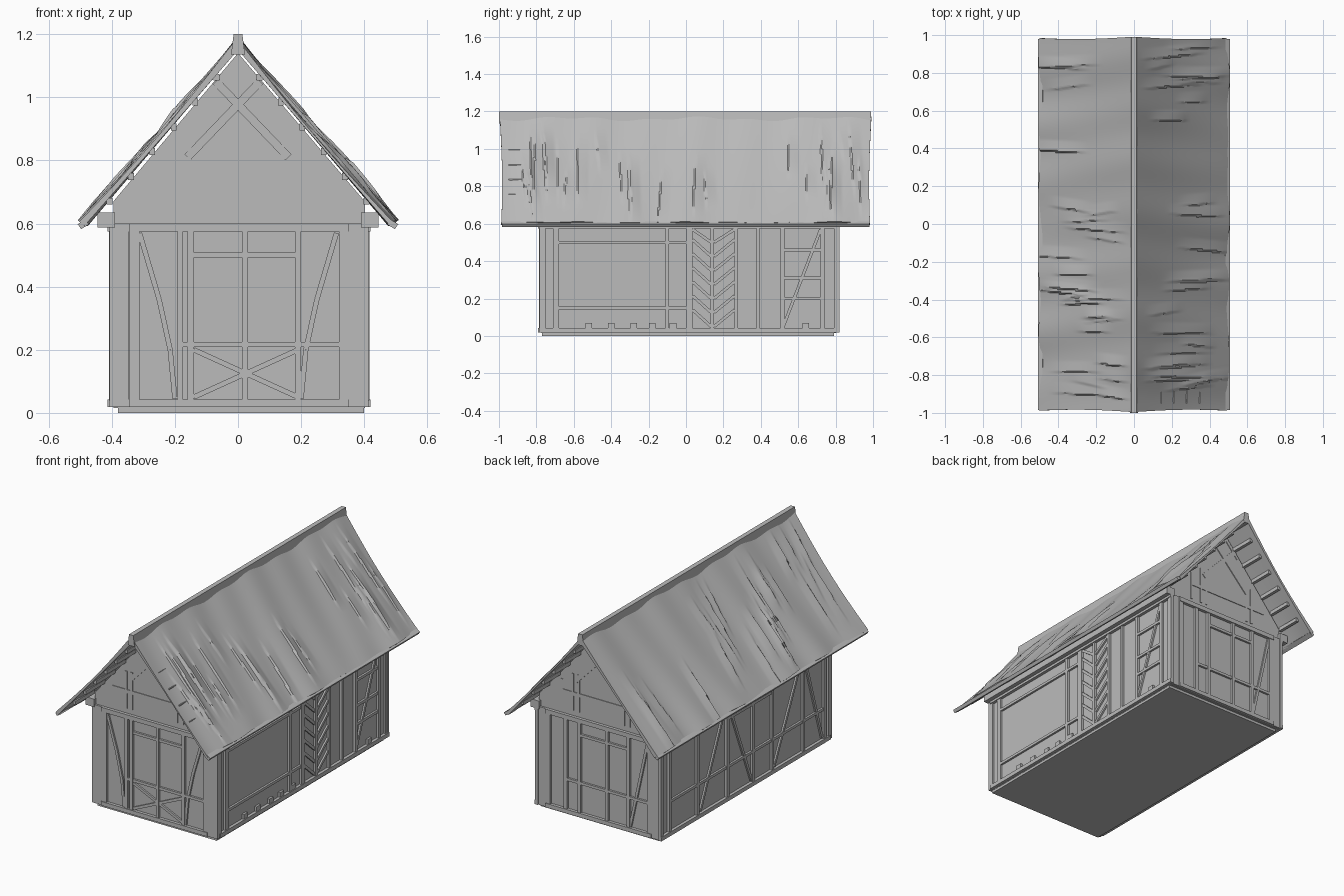
import bpy, bmesh, math, random
from mathutils import Vector

if "Cube" in bpy.data.objects:
    bpy.data.objects.remove(bpy.data.objects["Cube"])

random.seed(4)
clay = bpy.data.materials.new("plain_grey")
clay.diffuse_color = (0.5, 0.5, 0.5, 1)
clay.use_nodes = True
clay.node_tree.nodes["Principled BSDF"].inputs["Base Color"].default_value = clay.diffuse_color


def finish(name, bm):
    bmesh.ops.recalc_face_normals(bm, faces=bm.faces)
    me = bpy.data.meshes.new(name)
    bm.to_mesh(me)
    bm.free()
    me.materials.append(clay)
    ob = bpy.data.objects.new(name, me)
    bpy.context.collection.objects.link(ob)
    return ob


def prism(bm, pts, offset):
    """Close a flat outline into a solid by sweeping it along offset."""
    a = [bm.verts.new(p) for p in pts]
    b = [bm.verts.new(Vector(p) + Vector(offset)) for p in pts]
    n = len(a)
    bm.faces.new(a)
    bm.faces.new(b[::-1])
    for i in range(n):
        bm.faces.new((a[i], b[i], b[(i + 1) % n], a[(i + 1) % n]))


def box(bm, x0, x1, y0, y1, z0, z1):
    prism(bm, [(x0, y0, z0), (x1, y0, z0), (x1, y1, z0), (x0, y1, z0)], (0, 0, z1 - z0))


# Each wall maps (along, height) to space and has an outward direction
WALLS = {
    "front": (lambda u, z: Vector((u, -0.772, z)), Vector((0, -1, 0))),
    "back": (lambda u, z: Vector((u, 0.802, z)), Vector((0, 1, 0))),
    "right": (lambda u, z: Vector((0.402, u, z)), Vector((1, 0, 0))),
    "left": (lambda u, z: Vector((-0.395, u, z)), Vector((-1, 0, 0))),
}


def beam(bm, wall, a, b, w=0.018, depth=0.014):
    """Timber from a to b on a wall plane."""
    place, out = WALLS[wall]
    a, b = Vector(a), Vector(b)
    d = (b - a).normalized() * (w / 2)
    n = Vector((-d.y, d.x))
    pts = [place(*p) - out * 0.005 for p in (a - n, b - n, b + n, a + n)]
    prism(bm, pts, out * (depth + 0.005))


def timbers(wall, ends, posts, rails, braces):
    bm = bmesh.new()
    for z, w in ((0.03, 0.024), (0.587, 0.026)):          # sill and head plate
        beam(bm, wall, (ends[0], z), (ends[1], z), w, 0.018)
    for u, w in posts:
        beam(bm, wall, (u, 0.04), (u, 0.576), w)
    for u0, u1, z in rails:
        beam(bm, wall, (u0, z), (u1, z), 0.016, 0.012)
    for u0, z0, u1, z1 in braces:
        beam(bm, wall, (u0, z0), (u1, z1), 0.016, 0.01)
    finish(wall + "_timbers", bm)


# Foundation slab
bm = bmesh.new()
box(bm, -0.38, 0.4, -0.77, 0.79, 0, 0.03)
finish("foundation", bm)

# House body with gables
bm = bmesh.new()
outline = [(-0.395, 0.015), (0.402, 0.015), (0.402, 0.67), (0.0, 1.14), (-0.395, 0.67)]
prism(bm, [(x, -0.772, z) for x, z in outline], (0, 1.574, 0))
finish("house_body", bm)

# Corner posts
bm = bmesh.new()
for x0, x1 in ((-0.407, -0.345), (0.35, 0.414)):
    for y0, y1 in ((-0.784, -0.76), (0.79, 0.814)):
        box(bm, x0, x1, y0, y1, 0.018, 0.6)
finish("corner_posts", bm)

# Front wall: braced sides around a tall window and a crossed lower panel
bent = [(-0.312, 0.57), (-0.25, 0.36), (-0.215, 0.2), (-0.2, 0.045)]
braces = [(*p, *q) for p, q in zip(bent, bent[1:])]
braces += [(-a, b, -c, d) for a, b, c, d in braces]
braces += [(-0.14, 0.2, 0.19, 0.05), (-0.14, 0.05, 0.19, 0.2)]
timbers("front", (-0.345, 0.35),
        [(-0.328, 0.032), (-0.183, 0.018), (-0.15, 0.02), (0.022, 0.018), (0.19, 0.02), (0.335, 0.03)],
        [(-0.18, 0.325, 0.217), (-0.14, 0.18, 0.5)], braces)

# Back wall
timbers("back", (-0.345, 0.35),
        [(0.335, 0.03), (0.22, 0.02), (0.13, 0.02), (-0.05, 0.018), (-0.19, 0.02), (-0.33, 0.03)],
        [(0.13, -0.19, 0.5), (0.22, -0.33, 0.217)],
        [(-0.2, 0.045, -0.315, 0.57)])

# Right wall: big panel, chevron panel and ladder panel
braces = [(0.52, 0.05, 0.72, 0.57)]
for i in range(7):
    z = 0.05 + i * 0.075
    braces += [(0.035, z + 0.09, 0.135, z), (0.15, z, 0.26, z + 0.09)]
braces = [(a, min(b, 0.57), c, min(d, 0.57)) for a, b, c, d in braces]
timbers("right", (-0.765, 0.82),
        [(-0.76, 0.02), (-0.695, 0.03), (-0.1, 0.02), (0.017, 0.034), (0.14, 0.018), (0.268, 0.018),
         (0.385, 0.014), (0.515, 0.022), (0.73, 0.02), (0.812, 0.016)],
        [(-0.69, 0.01, 0.5), (-0.69, 0.01, 0.15), (0.52, 0.73, 0.2), (0.52, 0.73, 0.31), (0.52, 0.73, 0.46)],
        braces)

# Peg blocks along the right sill
bm = bmesh.new()
for y in (-0.52, -0.4, -0.28, -0.18, -0.07, 0.64):
    box(bm, 0.398, 0.415, y - 0.018, y + 0.018, 0.04, 0.07)
finish("sill_blocks", bm)

# Left wall
timbers("left", (-0.765, 0.82),
        [(0.812, 0.016), (0.73, 0.02), (0.47, 0.02), (0.19, 0.024), (-0.05, 0.02), (-0.23, 0.02),
         (-0.52, 0.02), (-0.72, 0.026), (-0.76, 0.02)],
        [(0.73, -0.72, 0.217), (0.19, -0.23, 0.5)],
        [(0.44, 0.05, 0.21, 0.57), (0.17, 0.57, -0.04, 0.05), (-0.25, 0.05, -0.5, 0.57), (-0.54, 0.57, -0.7, 0.05)])

# Shallow gable timbers on both ends
for wall in ("front", "back"):
    bm = bmesh.new()
    for x, top in ((-0.19, 0.85), (-0.155, 0.85), (0.14, 0.85), (0.18, 0.85), (0.25, 0.8)):
        beam(bm, wall, (x, 0.63), (x, top), 0.014, 0.004)
    beam(bm, wall, (-0.28, 0.73), (0.25, 0.73), 0.022, 0.004)
    for s in (-1, 1):
        beam(bm, wall, (s * 0.16, 0.81), (-s * 0.07, 1.05), 0.026, 0.005)
        beam(bm, wall, (s * 0.09, 1.01), (s * 0.01, 1.1), 0.014, 0.004)
    finish(wall + "_gable_timbers", bm)

# Thatched roof slopes: gently waving sheets with random ragged seams
NY, NT = 260, 26
for side, name in ((-1, "left_roof"), (1, "right_roof")):
    seams = [(random.uniform(-0.95, 0.95), random.uniform(0, 0.55), random.uniform(0.3, 0.75),
              random.uniform(-0.04, 0.04), random.uniform(0.006, 0.012)) for _ in range(26)]
    normal = Vector((side * 0.753, 0, 0.658))

    def height(y, t):
        h = 0.004 * math.sin(9 * y + side) + 0.003 * math.sin(23 * y + 2 * t) - 0.01 * math.sin(math.pi * t)
        for sy, t0, length, slant, amp in seams:
            k = (t - t0) / length
            d = y - sy - slant * k
            if 0 < k < 1 and 0 < d < 0.06:
                h += amp * math.sin(math.pi * k) * (1 - d / 0.06)
        return h

    bm = bmesh.new()
    grids = []
    for layer in (0, 1):
        rows = []
        for j in range(NY + 1):
            v = -1 + 2 * j / NY
            row = []
            for i in range(NT + 1):
                t = i / NT
                y = v * (0.993 - 0.012 * math.sin(2.5 * t)) - 0.002
                edge = 0.006 * math.sin(17 * y + side) * t
                p = Vector((side * (0.01 + (0.488 + edge) * t), y, 1.172 - 0.565 * t))
                row.append(bm.verts.new(p + normal * (height(y, t) if layer == 0 else -0.022)))
            rows.append(row)
        grids.append(rows)
        for a, b in zip(rows, rows[1:]):
            for i in range(NT):
                bm.faces.new((a[i], a[i + 1], b[i + 1], b[i]))
    rim = [(j, 0) for j in range(NY)] + [(NY, i) for i in range(NT)]
    rim += [(j, NT) for j in range(NY, 0, -1)] + [(0, i) for i in range(NT, 0, -1)]
    top, low = grids
    for (j, i), (m, n) in zip(rim, rim[1:] + rim[:1]):
        bm.faces.new((top[j][i], top[m][n], low[m][n], low[j][i]))
    ob = finish(name, bm)
    bpy.ops.object.select_all(action='DESELECT')
    ob.select_set(True)
    bpy.context.view_layer.objects.active = ob
    bpy.ops.object.shade_smooth_by_angle(angle=math.radians(30))

# Ridge cap
bm = bmesh.new()
prism(bm, [(x, -1, z) for x, z in ((-0.022, 1.135), (0.022, 1.135), (0.014, 1.2), (-0.014, 1.2))], (0, 1.99, 0))
finish("ridge_cap", bm)

# Eave plates, eave battens, and purlin ends under the overhang
bm = bmesh.new()
for s in (-1, 1):
    x0, x1 = sorted((s * 0.39, s * 0.445))
    box(bm, x0, x1, -0.79, 0.82, 0.588, 0.635)
    prism(bm, [(s * x, -0.985, z) for x, z in ((0.485, 0.612), (0.472, 0.598), (0.497, 0.582), (0.508, 0.598))],
          (0, 1.965, 0))
    for k in range(1, 7):
        t = k / 7
        x, z = s * (0.0 + 0.475 * t), 1.137 - 0.55 * t
        for y0, y1 in ((-0.95, -0.77), (0.8, 0.95)):
            box(bm, x - 0.009, x + 0.009, y0, y1, z - 0.006, z + 0.016)
finish("eave_timbers", bm)
